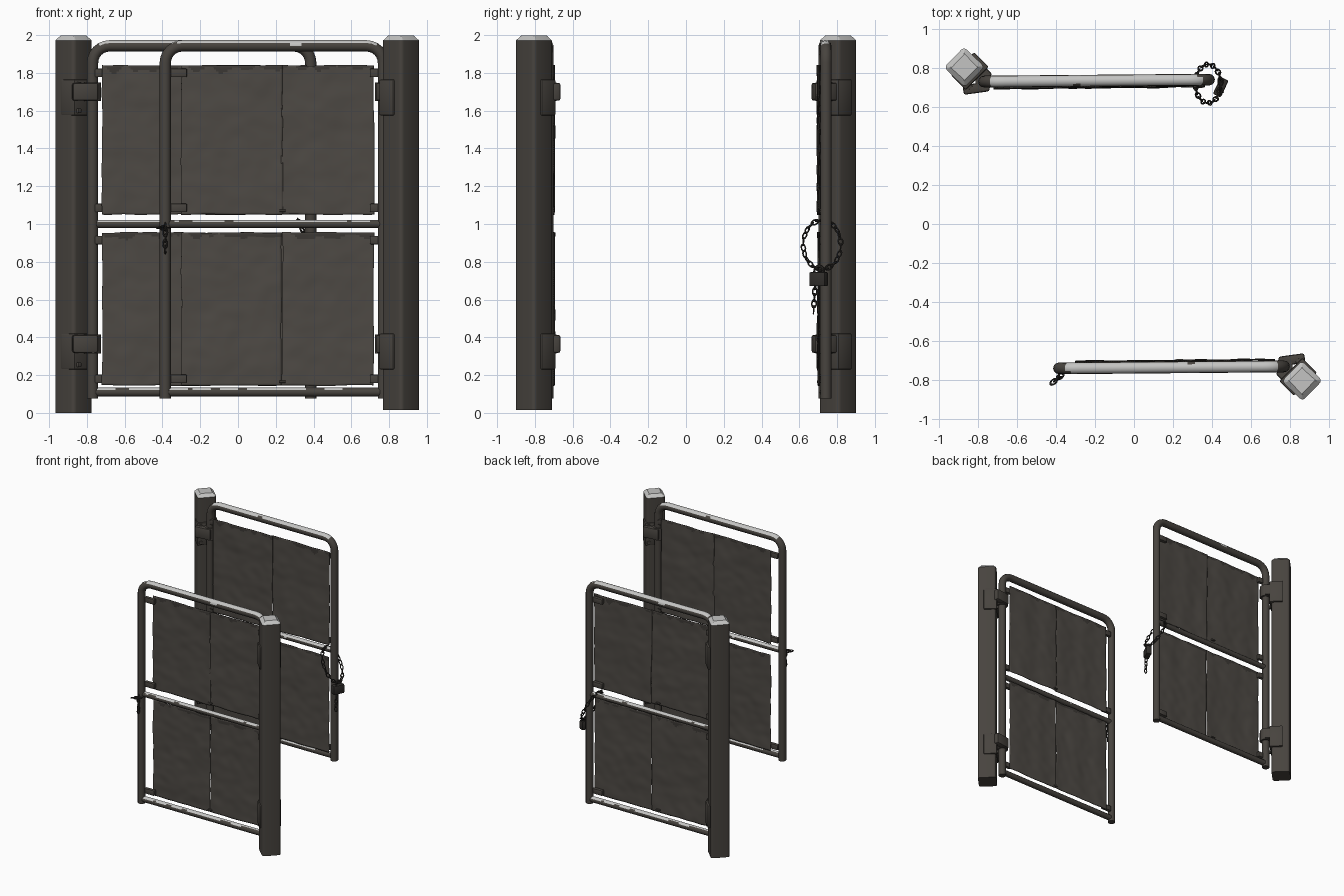
import bpy, bmesh, math, random
from mathutils import Vector, Matrix, noise

random.seed(4)
if "Cube" in bpy.data.objects:
    bpy.data.objects.remove(bpy.data.objects["Cube"])


def material(name, r, g, b):
    m = bpy.data.materials.new(name)
    m.use_nodes = True
    m.diffuse_color = (r, g, b, 1)
    m.node_tree.nodes["Principled BSDF"].inputs["Base Color"].default_value = (r, g, b, 1)
    return m


STEEL = material("dark steel", 0.064, 0.057, 0.049)
SHEET = material("sheet metal", 0.075, 0.067, 0.058)
GRIME = material("sheet grime", 0.045, 0.04, 0.035)
WORN = material("worn light metal", 0.55, 0.55, 0.54)
IRON = material("chain iron", 0.03, 0.027, 0.024)

HINGE_X, FREE_X = 0.77, -0.385
POST = Vector((0.863, -0.805, 0))
parts = []


def rail_y(x):
    """The gate stands very slightly askew between its two uprights."""
    return -0.731 - 0.01 * (HINGE_X - x) / (HINGE_X - FREE_X)


def add_mesh(name, bm, mats, paired=True):
    bmesh.ops.recalc_face_normals(bm, faces=bm.faces)
    me = bpy.data.meshes.new(name)
    bm.to_mesh(me)
    bm.free()
    return add_object(name, me, mats, paired)


def add_object(name, me, mats, paired=True):
    for m in mats:
        me.materials.append(m)
    ob = bpy.data.objects.new(name, me)
    bpy.context.collection.objects.link(ob)
    bpy.ops.object.select_all(action='DESELECT')
    ob.select_set(True)
    bpy.context.view_layer.objects.active = ob
    bpy.ops.object.shade_smooth_by_angle(angle=math.radians(40))
    if paired:
        parts.append(ob)
    return ob


def tube(name, points, radius):
    cu = bpy.data.curves.new(name, 'CURVE')
    cu.dimensions = '3D'
    cu.bevel_depth = radius
    cu.bevel_resolution = 4
    cu.use_fill_caps = True
    sp = cu.splines.new('POLY')
    sp.points.add(len(points) - 1)
    for p, co in zip(sp.points, points):
        p.co = (*co, 1)
    temp = bpy.data.objects.new(name, cu)
    bpy.context.collection.objects.link(temp)
    deps = bpy.context.evaluated_depsgraph_get()
    me = bpy.data.meshes.new_from_object(temp.evaluated_get(deps))
    bpy.data.objects.remove(temp)
    return add_object(name, me, [STEEL, WORN])


def wear(ob, rail_z, radius, level):
    """Ragged patches of light bare metal along the upper side of a rail."""
    for p in ob.data.polygons:
        ragged = noise.noise(Vector((p.center.x * 9, p.center.y * 20, rail_z)))
        p.material_index = int((p.center.z - rail_z) / radius > level + 0.5 * ragged)


def box(name, center, size, angle=0, bevel=0.006, mat=STEEL, paired=True):
    bm = bmesh.new()
    bmesh.ops.create_cube(bm, size=1, matrix=Matrix.Diagonal((*size, 1)))
    bmesh.ops.bevel(bm, geom=bm.edges[:], offset=bevel, segments=2, profile=0.5, affect='EDGES')
    bm.transform(Matrix.Translation(center) @ Matrix.Rotation(angle, 4, 'Z'))
    return add_mesh(name, bm, [mat], paired)


def span(x0, x1, z, steps=48):
    xs = [x0 + (x1 - x0) * i / steps for i in range(steps + 1)]
    return [(x, rail_y(x), z) for x in xs]


# Square post set corner-on, with rounded edges and a chamfered worn cap
bm = bmesh.new()
bmesh.ops.create_cube(bm, size=1, matrix=Matrix.Translation((0, 0, 1.005)) @ Matrix.Diagonal((0.147, 0.147, 1.98, 1)))
upright = [e for e in bm.edges if abs(e.verts[0].co.z - e.verts[1].co.z) > 1]
bmesh.ops.bevel(bm, geom=upright, offset=0.02, segments=3, profile=0.5, affect='EDGES')
top = max(bm.faces, key=lambda f: f.calc_center_median().z)
for v in top.verts:
    v.co.z = 1.972
bmesh.ops.inset_region(bm, faces=[top], thickness=0.028, depth=0)
for v in top.verts:
    v.co.z = 1.997
bm.normal_update()
for f in bm.faces:
    f.material_index = int(f.normal.z > 0.3)
bm.transform(Matrix.Translation(POST) @ Matrix.Rotation(math.radians(46), 4, 'Z'))
add_mesh("post", bm, [STEEL, WORN])

# Bent tube frame: two uprights joined by a rounded top rail
R, TOP = 0.09, 1.943
frame = [(FREE_X, rail_y(FREE_X), 0.075)]
for cx, start in ((FREE_X + R, 180), (HINGE_X - R, 90)):
    for i in range(7):
        a = math.radians(start - 15 * i)
        x = cx + R * math.cos(a)
        frame.append((x, rail_y(x), TOP - R + R * math.sin(a)))
    if start == 180:
        frame += span(FREE_X + R, HINGE_X - R, TOP)[1:-1]
frame.append((HINGE_X, rail_y(HINGE_X), 0.075))
wear(tube("gate_frame", frame, 0.03), TOP, 0.03, 0.45)

# Cross rails
wear(tube("middle_rail", span(FREE_X, HINGE_X, 1.0), 0.022), 1.0, 0.022, 0.6)
wear(tube("bottom_rail", span(FREE_X, HINGE_X, 0.11), 0.024), 0.11, 0.024, 0.65)


# Dented metal sheets, two per bay, streaked with grime below the top edge
def sheet(name, x0, x1, z0, z1, seed, turn):
    bm = bmesh.new()
    bmesh.ops.create_grid(bm, x_segments=44, y_segments=70, size=0.5)
    for v in bm.verts:
        u, w = v.co.x + 0.5, v.co.y + 0.5
        x, z = x0 + (x1 - x0) * u, z0 + (z1 - z0) * w
        ragged = noise.noise(Vector((seed, z * 6, u))) * 0.006
        ripple = math.sin(x * 26 + seed) * 0.0015
        dent = noise.noise(Vector((x * 4, z * 5, seed))) * 0.005
        crease = noise.noise(Vector((x * 12, z * 14, seed))) * 0.003
        v.co = (x + ragged * (2 * abs(u - 0.5)), rail_y(x) + 0.032 + ripple + dent + crease,
                z + 0.005 * noise.noise(Vector((x * 9, seed, w))))
    for f in bm.faces:
        c = f.calc_center_median()
        streak = 0.02 + 0.04 * noise.noise(Vector((c.x * 16, seed, 0)))
        f.material_index = int(z1 - c.z < streak)
    ob = add_mesh(name, bm, [SHEET, GRIME], False)
    ob.rotation_euler.z = turn
    mod = ob.modifiers.new("thickness", 'SOLIDIFY')
    mod.thickness = 0.005


for row, z0, z1, gap, seed in (("upper", 1.05, 1.84, -0.004, 3.3), ("lower", 0.145, 0.955, 0.002, 7.1)):
    # The back gate's sheets reach further toward its free upright
    for gate, free, seam, turn in (("front", -0.3, 0.232, 0), ("back", -0.36, 0.17, math.pi)):
        sheet(f"{gate}_{row}_free_sheet", free, seam - gap, z0, z1, seed + turn, turn)
        sheet(f"{gate}_{row}_hinge_sheet", seam + gap, 0.72, z0, z1, seed + turn + 2.4, turn)
    # Clips and screws holding the sheets
    for z in (z0 + 0.035, z1 - 0.04):
        box(row + "_hinge_clip", (0.728, rail_y(0.728) + 0.014, z), (0.06, 0.03, 0.045))
        if not 0.8 < z < 1.0:
            box(row + "_free_clip", (-0.315, rail_y(-0.315) + 0.014, z), (0.09, 0.03, 0.045))
    box(row + "_seam_screw", (0.235, rail_y(0.235) + 0.03, z0 + 0.02), (0.035, 0.026, 0.012), bevel=0.003)

# Hinges: clamp around the post corner, a sleeve on the upright and a thick strap
DIAG = Vector((-1, 1, 0)).normalized()
for name, zc, zs in (("upper", 1.67, 1.7), ("lower", 0.325, 0.365)):
    at = POST + DIAG * 0.029
    box(name + "_hinge_clamp", (at.x, at.y, zc), (0.168, 0.106, 0.19), math.radians(45), 0.008)
    tube(name + "_hinge_sleeve", [(HINGE_X, rail_y(HINGE_X), zs - 0.05), (HINGE_X, rail_y(HINGE_X), zs + 0.05)], 0.045)
    box(name + "_hinge_strap", (0.81, -0.697, zs), (0.135, 0.05, 0.095), math.radians(8), 0.012)
    box(name + "_hinge_wrap", (0.775, -0.785, zs), (0.09, 0.045, 0.095), math.radians(-45), 0.01)
    for dz in (-0.07, 0.07):
        bolt = at + DIAG * 0.055 + Vector((0.04, 0.04, zc + dz))
        box(name + "_hinge_bolt", bolt, (0.025, 0.02, 0.025), math.radians(45), 0.004)

# Every other part so far repeats on the opposite gate, turned half way round
for ob in list(parts):
    twin = ob.copy()
    ob.name, twin.name = "front_" + ob.name, "back_" + ob.name
    twin.rotation_euler.z = math.pi
    bpy.context.collection.objects.link(twin)
    if "post" in ob.name:
        twin.location = (-0.008, 0, -0.015)
        twin.scale.z = 1.008


# Chains of oval links along a path
def ring(bm, matrix, major, minor, stretch):
    n, m = 12, 6
    rows = []
    for i in range(n):
        a = 2 * math.pi * i / n
        rows.append([])
        for j in range(m):
            b = 2 * math.pi * j / m
            r = major + minor * math.cos(b)
            co = Vector((r * math.cos(a) * stretch, r * math.sin(a), minor * math.sin(b)))
            rows[-1].append(bm.verts.new(matrix @ co))
    for i in range(n):
        for j in range(m):
            k, l = (i + 1) % n, (j + 1) % m
            bm.faces.new((rows[i][j], rows[k][j], rows[k][l], rows[i][l]))


def chain(name, points):
    bm = bmesh.new()
    for i, (a, b) in enumerate(zip(points, points[1:])):
        a, b = Vector(a), Vector(b)
        turn = (b - a).to_track_quat('X', 'Z').to_matrix().to_4x4()
        twist = Matrix.Rotation(math.pi / 2 * (i % 2) + random.uniform(-0.3, 0.3), 4, 'X')
        ring(bm, Matrix.Translation((a + b) / 2) @ turn @ twist, 0.012, 0.0042, 1.6)
    add_mesh(name, bm, [IRON], False)


loop = []
for i in range(25):
    a = 2 * math.pi * i / 24
    loop.append((0.38 - 0.065 * math.sin(a), 0.72 + 0.1 * math.cos(a), 0.89 + 0.13 * math.sin(a)))
chain("back_chain_loop", loop)
chain("back_chain_tail", [(0.445, 0.685 - 0.002 * i, 0.69 - 0.032 * i) for i in range(6)])
chain("front_chain_tail", [(-0.385, -0.785, 1.0 - 0.03 * i) for i in range(6)])
chain("front_chain_wrap", [(-0.37 - 0.017 * i, -0.775 - 0.014 * i, 0.98) for i in range(4)])

# Padlock with its shackle
box("padlock_body", (0.445, 0.702, 0.708), (0.045, 0.095, 0.075), math.radians(-25), 0.008, IRON, False)
bm = bmesh.new()
ring(bm, Matrix.Translation((0.445, 0.705, 0.748)) @ Matrix.Rotation(math.pi / 2, 4, 'Y'), 0.026, 0.006, 1.2)
add_mesh("padlock_shackle", bm, [IRON], False)
